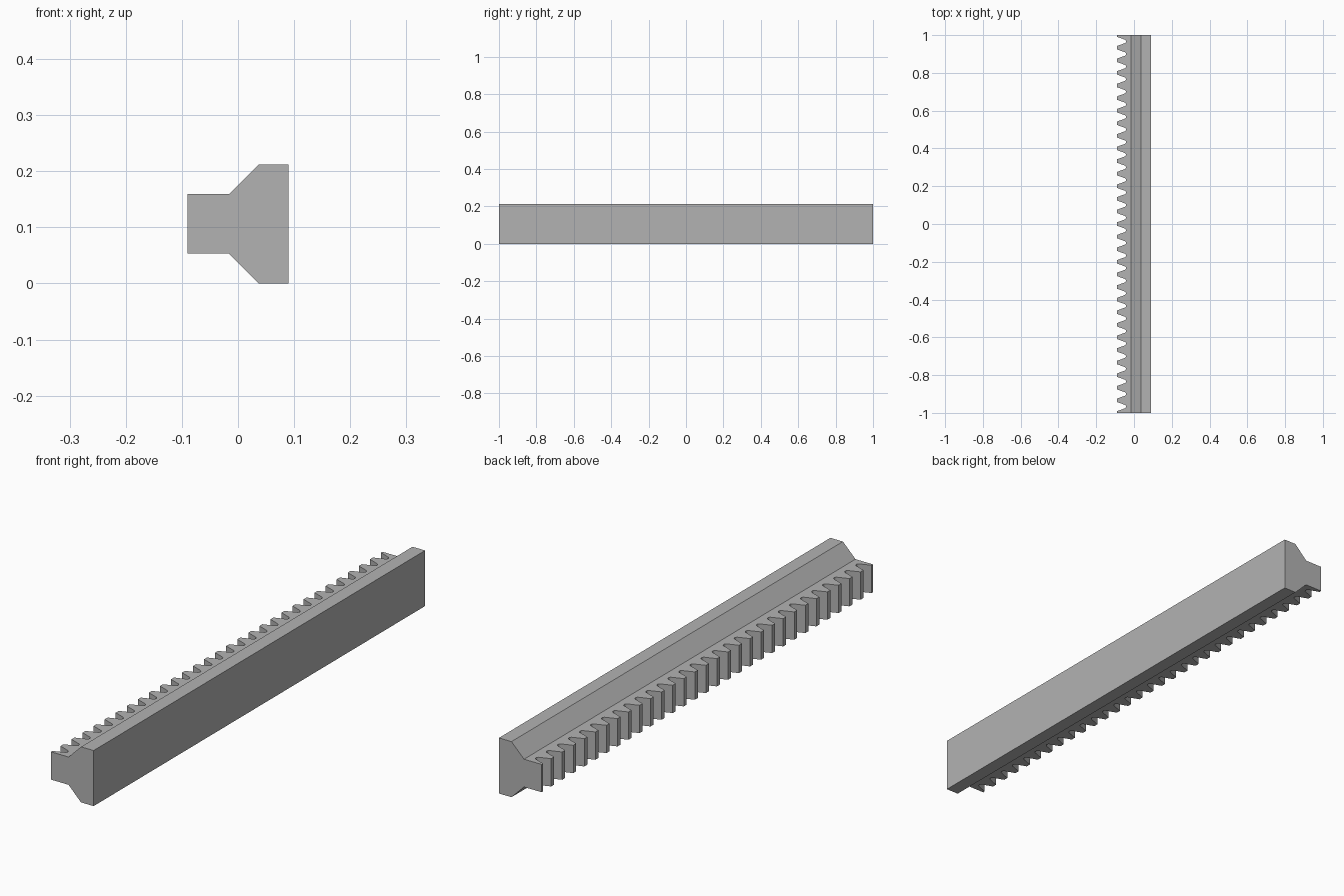
import bpy, bmesh
from math import pi, radians, sin, cos, tan
from mathutils import Vector

cube = bpy.data.objects.get("Cube")
if cube:
    bpy.data.objects.remove(cube, do_unlink=True)

# Rack proportions all follow from the gear module
TEETH = 30
PITCH = 2 / TEETH
M = PITCH / pi
SLOPE = radians(20)
TIP_X, STEP_X, FLARE_X, BACK_X = -4.25 * M, -0.75 * M, 1.75 * M, 4.25 * M
LOW, HIGH, TOP = 2.5 * M, 7.5 * M, 10 * M

steel = bpy.data.materials.new("grey steel")
steel.use_nodes = True
grey = (0.45, 0.45, 0.45, 1)
steel.diffuse_color = grey
steel.node_tree.nodes["Principled BSDF"].inputs["Base Color"].default_value = grey


def prism(bm, outline, offset):
    """Extrude a closed outline; the side on its closing segment stays open."""
    near = [bm.verts.new(p) for p in outline]
    far = [bm.verts.new(Vector(p) + Vector(offset)) for p in outline]
    bm.faces.new(near)
    bm.faces.new(far)
    for i in range(len(near) - 1):
        bm.faces.new((near[i], near[i + 1], far[i + 1], far[i]))


def gap_profile(depth=2.25 * M, steps=10):
    """One tooth gap: straight flanks running into a round root."""
    half = PITCH / 4 + M * tan(SLOPE)
    r = (half - depth * tan(SLOPE)) / (1 / cos(SLOPE) - tan(SLOPE))
    points = [(TIP_X, -half)]
    sweep = pi / 2 - SLOPE
    for i in range(steps + 1):
        a = sweep * (2 * i / steps - 1)
        points.append((TIP_X + depth - r + r * cos(a), r * sin(a)))
    return points + [(TIP_X, half)]


bm = bmesh.new()

# Flared back rail, open where the toothed bar joins it
section = [(STEP_X, HIGH), (FLARE_X, TOP), (BACK_X, TOP),
           (BACK_X, 0), (FLARE_X, 0), (STEP_X, LOW)]
prism(bm, [(x, -1, z) for x, z in section], (0, 2, 0))

# Toothed bar with a half tooth at each end
outline = [(STEP_X, -1, LOW), (TIP_X, -1, LOW)]
for i in range(TEETH):
    centre = -1 + PITCH * (i + 0.5)
    outline += [(x, centre + y, LOW) for x, y in gap_profile()]
outline += [(TIP_X, 1, LOW), (STEP_X, 1, LOW)]
prism(bm, outline, (0, 0, HIGH - LOW))

# Weld both into one solid with single flat end faces
bmesh.ops.remove_doubles(bm, verts=bm.verts, dist=1e-5)
bmesh.ops.recalc_face_normals(bm, faces=bm.faces)
seams = [e for e in bm.edges if len(e.link_faces) == 2
         and all(abs(v.co.x - STEP_X) < 1e-4 for v in e.verts)
         and abs(e.verts[0].co.y - e.verts[1].co.y) < 1e-4]
bmesh.ops.dissolve_edges(bm, edges=seams, use_verts=False)

mesh = bpy.data.meshes.new("gear_rack")
bm.to_mesh(mesh)
bm.free()
mesh.materials.append(steel)
rack = bpy.data.objects.new("gear_rack", mesh)
bpy.context.collection.objects.link(rack)

# Smooth the round roots, keep all other edges crisp
bpy.context.view_layer.objects.active = rack
rack.select_set(True)
bpy.ops.object.shade_smooth_by_angle(angle=radians(25))
